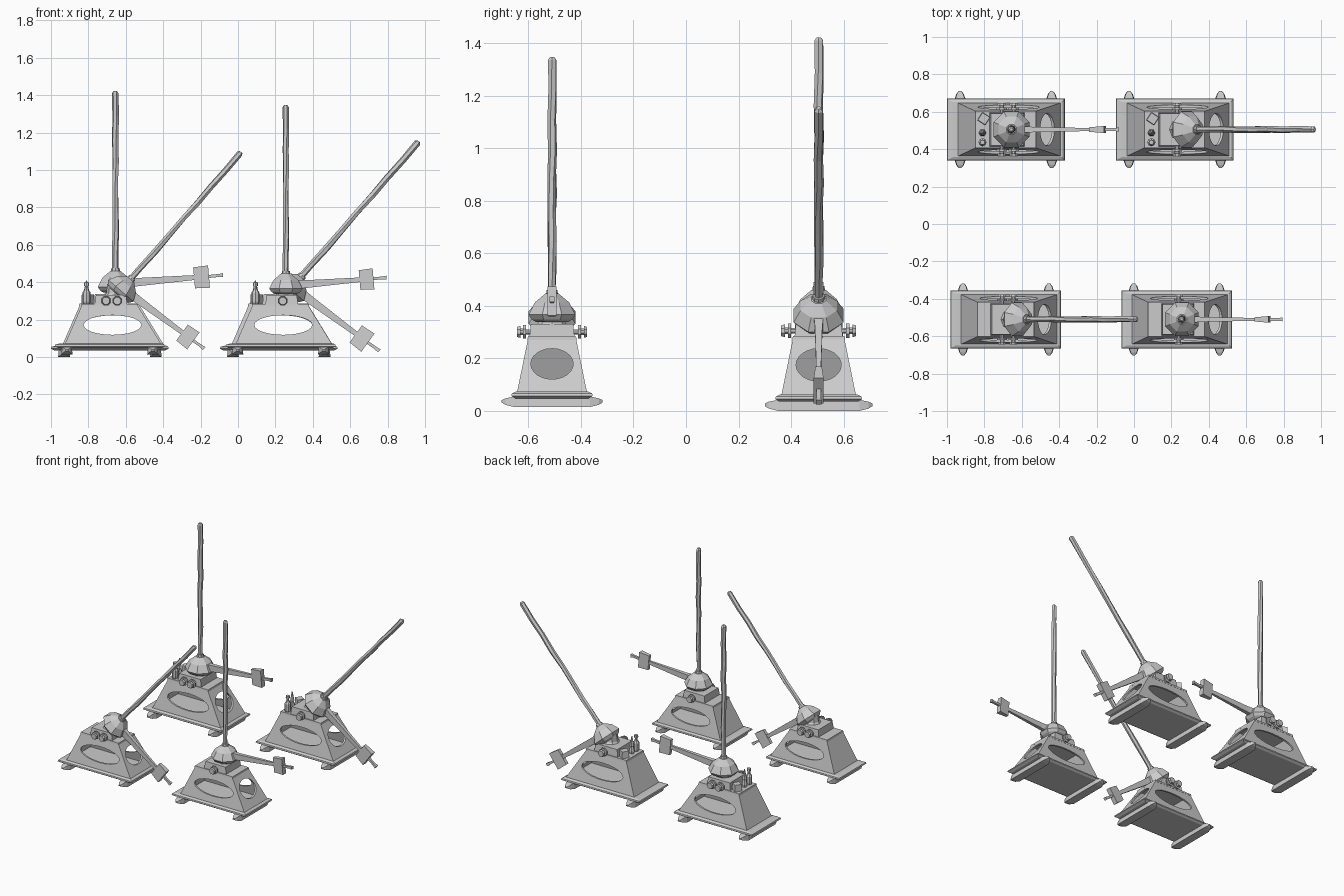
import bpy, bmesh, random
from math import cos, sin, pi, radians
from mathutils import Matrix, Vector

if "Cube" in bpy.data.objects:
    bpy.data.objects.remove(bpy.data.objects["Cube"])

random.seed(4)


def loft(loops, name):
    """Skin a list of equal-length point loops and cap both ends."""
    bm = bmesh.new()
    rows = [[bm.verts.new(p) for p in lp] for lp in loops]
    n = len(rows[0])
    for a, b in zip(rows, rows[1:]):
        for i in range(n):
            bm.faces.new((a[i], a[(i + 1) % n], b[(i + 1) % n], b[i]))
    bm.faces.new(rows[0][::-1])
    bm.faces.new(rows[-1])
    bmesh.ops.recalc_face_normals(bm, faces=bm.faces)
    me = bpy.data.meshes.new(name)
    bm.to_mesh(me)
    bm.free()
    return me


def rect(x0, x1, y, z):
    return [(x0, -y, z), (x1, -y, z), (x1, y, z), (x0, y, z)]


def turned(profile, n, name, axis='Z', phase=0.0):
    """Low-poly turned part from (radius, height) pairs."""
    me = loft([[(r * cos(phase + 2 * pi * i / n), r * sin(phase + 2 * pi * i / n), h)
                for i in range(n)] for r, h in profile], name)
    if axis == 'Y':
        me.transform(Matrix.Rotation(pi / 2, 4, 'X'))   # +height points to -y
    return me


def add(name, me, matrix=Matrix()):
    ob = bpy.data.objects.new(name, me)
    bpy.context.scene.collection.objects.link(ob)
    ob.matrix_world = matrix
    return ob


# --- hollow sloped housing with oval windows ---
shell = add("housing", loft([rect(-.258, .295, .143, .055), rect(-.16, .157, .097, .28)], "housing"))
cavity = add("cutter_cavity", loft([rect(-.24, .277, .129, .065), rect(-.15, .147, .085, .268)], "cavity"))
N = 24
side = add("cutter_side", loft([[(.015 + .165 * cos(2 * pi * i / N), y, .167 + .056 * sin(2 * pi * i / N))
                                 for i in range(N)] for y in (-.3, .3)], "side"))
end = add("cutter_end", loft([[(x, .086 * cos(2 * pi * i / N), .175 + .062 * sin(2 * pi * i / N))
                               for i in range(N)] for x in (.1, .5)], "end"))
for cutter in (cavity, side, end):
    m = shell.modifiers.new("cut", 'BOOLEAN')
    m.operation, m.solver, m.object = 'DIFFERENCE', 'EXACT', cutter
bpy.context.view_layer.update()
housing = bpy.data.meshes.new_from_object(shell.evaluated_get(bpy.context.evaluated_depsgraph_get()))
for ob in (shell, cavity, side, end):
    bpy.data.objects.remove(ob)

# --- shared static parts ---
base = loft([rect(-.295, .295, .15, .035), rect(-.315, .315, .165, .045),
             rect(-.312, .312, .163, .055), rect(-.285, .3, .148, .062)], "base_plate")
foot = loft([[(-hx, y, z0), (hx, y, z0), (hx * .85, y, z1), (-hx * .85, y, z1)]
             for y, hx, z0, z1 in ((-.205, .008, .018, .028), (-.19, .02, .009, .035), (-.155, .032, 0, .042),
                                   (.155, .032, 0, .042), (.19, .02, .009, .035), (.205, .008, .018, .028))],
            "foot")
rim = loft([rect(-.165, .162, .1, .272), rect(-.163, .16, .098, .286)], "top_rim")
block = loft([rect(-.088, .1, .092, .28), rect(-.08, .092, .086, .338)], "top_block")
neck = turned([(.065, .33), (.05, .35), (.045, .4)], 8, "neck")
valve = turned([(.011, 0), (.011, .018), (.03, .018), (.03, .03), (.014, .03),
                (.014, .042), (.026, .042), (.022, .056)], 8, "valve", 'Y', pi / 8)
bottle = turned([(.018, 0), (.022, .012), (.022, .06), (.01, .078), (.009, .095), (.014, .097), (.013, .115)],
                8, "bottle")
spindle = turned([(.017, 0), (.02, .02), (.013, .05), (.016, .06), (.003, .125)], 6, "spindle")
box = turned([(.036, 0), (.033, .05)], 4, "small_box", phase=.2)

# --- lever parts, built around the pivot ---
dome = turned([(.07, .02), (.088, .03), (.103, .05), (.075, .1), (.03, .135)], 8, "dome", phase=pi / 8)
collar = turned([(.026, .12), (.022, .15)], 8, "pole_collar")
rings = []
for k in range(9):      # slightly uneven hewn pole
    z, r = .1 + .985 * k / 8, .0165 + .002 * random.random()
    dx, dy = random.uniform(-.002, .002), random.uniform(-.003, .003)
    rings.append([(dx + r * cos(i * pi / 3 + k * .12), dy + r * sin(i * pi / 3 + k * .12), z) for i in range(6)])
rings.append([(p[0] * .5, p[1] * .5, 1.097) for p in rings[-1]])
pole = loft(rings, "pole")


def bar(sections, name):
    """Bar along x from (x, centre z, half y, half z)."""
    return loft([[(x, -y, z - h), (x, y, z - h), (x, y, z + h), (x, -y, z + h)]
                 for x, z, y, h in sections], name)


arm = bar([(.03, .07, .02, .026), (.12, .076, .014, .022), (.42, .1, .008, .013), (.5, .106, .008, .008),
           (.55, .111, .008, .008), (.575, .113, .011, .011)], "arm")
weight = bar([(-.04, 0, .012, .056), (.04, 0, .019, .06)], "weight")
weight.transform(Matrix.Translation((.46, 0, .102)) @ Matrix.Rotation(radians(-5), 4, 'Y'))


def machine(tag, x, y, z, s, tilt, props, twin):
    root = Matrix.Translation((x, y, z)) @ Matrix.Scale(s, 4)
    for name, me in (("base_plate", base), ("housing", housing), ("top_rim", rim),
                     ("top_block", block)):
        add(f"{name}_{tag}", me, root)
    add(f"neck_{tag}", neck, root @ Matrix.Translation((.03, 0, 0)))
    for fx in (-.245, .245):
        add(f"foot_{tag}", foot, root @ Matrix.Translation((fx, 0, 0)))
    # valves on both long sides
    for turn in (0, pi):
        for vx in ((-.022, .042) if twin else (.012,)):
            add(f"valve_{tag}", valve, root @ Matrix.Translation((vx, 0, .305))
                @ Matrix.Rotation(turn, 4, 'Z') @ Matrix.Translation((0, -.087, 0)))
    # tilting lever
    lever = root @ Matrix.Translation((.03, 0, .325)) @ Matrix.Rotation(radians(tilt), 4, 'Y')
    for name, me in (("dome", dome), ("pole_collar", collar), ("pole", pole), ("arm", arm), ("weight", weight)):
        add(f"{name}_{tag}", me, lever)
    # loose items standing on the top
    if props:
        for name, me, px, py in (("bottle", bottle, -.125, -.068), ("spindle", spindle, -.125, -.018),
                                 ("small_box", box, -.118, .058)):
            add(f"{name}_{tag}", me, root @ Matrix.Translation((px, py, .284)))


machine("back_left", -.685, .505, 0, 1, 0, True, True)
machine("back_right", .218, .505, 0, 1, 41, True, False)
machine("front_left", -.685, -.51, .015, .937, 41, False, True)
machine("front_right", .228, -.51, .015, .937, 0, False, False)
